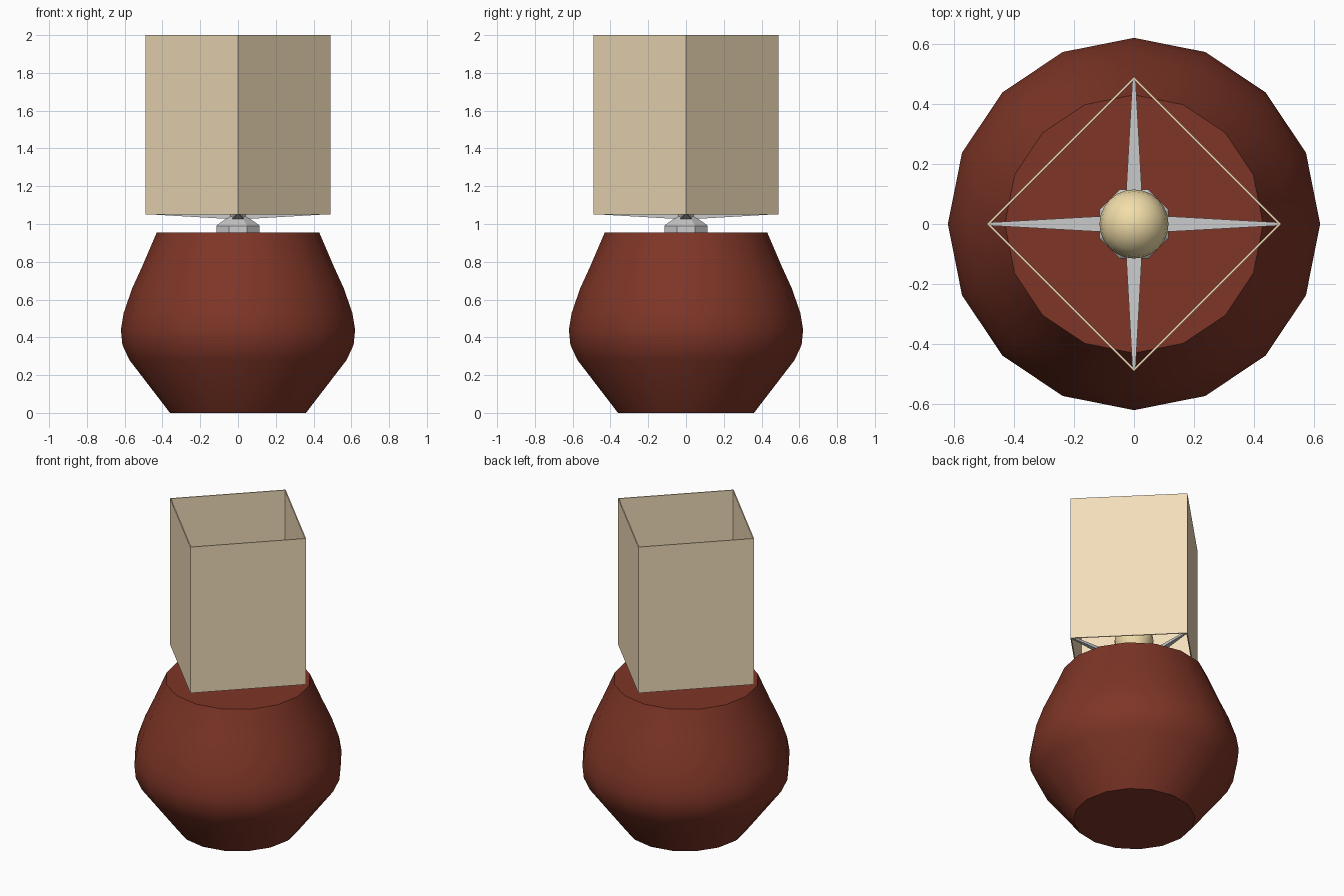
import bpy, bmesh, math

if "Cube" in bpy.data.objects:
    bpy.data.objects.remove(bpy.data.objects["Cube"])


def material(name, rgb):
    m = bpy.data.materials.new(name)
    m.diffuse_color = (*rgb, 1)
    m.use_nodes = True
    m.node_tree.nodes["Principled BSDF"].inputs["Base Color"].default_value = m.diffuse_color
    return m


def finish(name, bm, mat=None, smooth=None):
    bmesh.ops.recalc_face_normals(bm, faces=bm.faces)
    mesh = bpy.data.meshes.new(name)
    bm.to_mesh(mesh)
    bm.free()
    ob = bpy.data.objects.new(name, mesh)
    bpy.context.collection.objects.link(ob)
    if mat:
        mesh.materials.append(mat)
    if smooth:
        bpy.ops.object.select_all(action='DESELECT')
        ob.select_set(True)
        bpy.context.view_layer.objects.active = ob
        bpy.ops.object.shade_smooth_by_angle(angle=math.radians(smooth))
    return ob


def lathe(name, profile, sides, mat=None, smooth=None, turn=0.0, closed=False):
    """Revolve (radius, z) points; cap the ends, or loop the profile if closed."""
    bm = bmesh.new()
    angles = [turn + 2 * math.pi * i / sides for i in range(sides)]
    rings = [[bm.verts.new((r * math.cos(a), r * math.sin(a), z)) for a in angles]
             for r, z in profile]
    pairs = list(zip(rings, rings[1:]))
    if closed:
        pairs.append((rings[-1], rings[0]))
    else:
        bm.faces.new(rings[0])
        bm.faces.new(rings[-1])
    for lo, hi in pairs:
        for i in range(sides):
            j = (i + 1) % sides
            bm.faces.new((lo[i], lo[j], hi[j], hi[i]))
    return finish(name, bm, mat, smooth)


clay = material("clay", (0.21, 0.036, 0.02))
linen = material("linen", (0.89, 0.73, 0.49))
glass = material("warm_glass", (0.89, 0.73, 0.40))

# Pot-bellied base
lathe("base", [(0.36, 0), (0.575, 0.28), (0.612, 0.36), (0.62, 0.44), (0.605, 0.53),
               (0.56, 0.66), (0.505, 0.78), (0.43, 0.955)], 16, clay, 35)

# Octagonal socket with chamfered top
lathe("socket", [(0.124, 0.95), (0.124, 0.99), (0.112, 1.0), (0.05, 1.04)], 8,
      turn=math.pi / 8)

# Bulb: narrow neck swelling into a round top
centre, radius = 1.21, 0.115
bulb = [(0.045, 1.03), (0.06, 1.07), (0.083, 1.12)]
bulb += [(radius * math.cos(t), centre + radius * math.sin(t))
         for t in [math.radians(d) for d in (-20, 0, 20, 40, 60, 75, 87)]]
lathe("bulb", bulb, 24, glass, 40)

# Square shade, a thin open tube turned corner-on
lathe("shade", [(0.49, 1.05), (0.49, 2.0), (0.481, 2.0), (0.481, 1.05)], 4, linen,
      closed=True)

# Four tapering arms from the socket to the shade corners
bm = bmesh.new()
for k in range(4):
    c, s = round(math.cos(k * math.pi / 2)), round(math.sin(k * math.pi / 2))
    ends = []
    for d, w, z0, z1 in ((0.02, 0.031, 1.025, 1.055), (0.484, 0.005, 1.052, 1.064)):
        ends.append([bm.verts.new((d * c - y * s, d * s + y * c, z))
                     for y, z in ((-w, z0), (w, z0), (w, z1), (-w, z1))])
    a, b = ends
    bm.faces.new(a)
    bm.faces.new(b)
    for i in range(4):
        j = (i + 1) % 4
        bm.faces.new((a[i], a[j], b[j], b[i]))
finish("shade_arms", bm)
